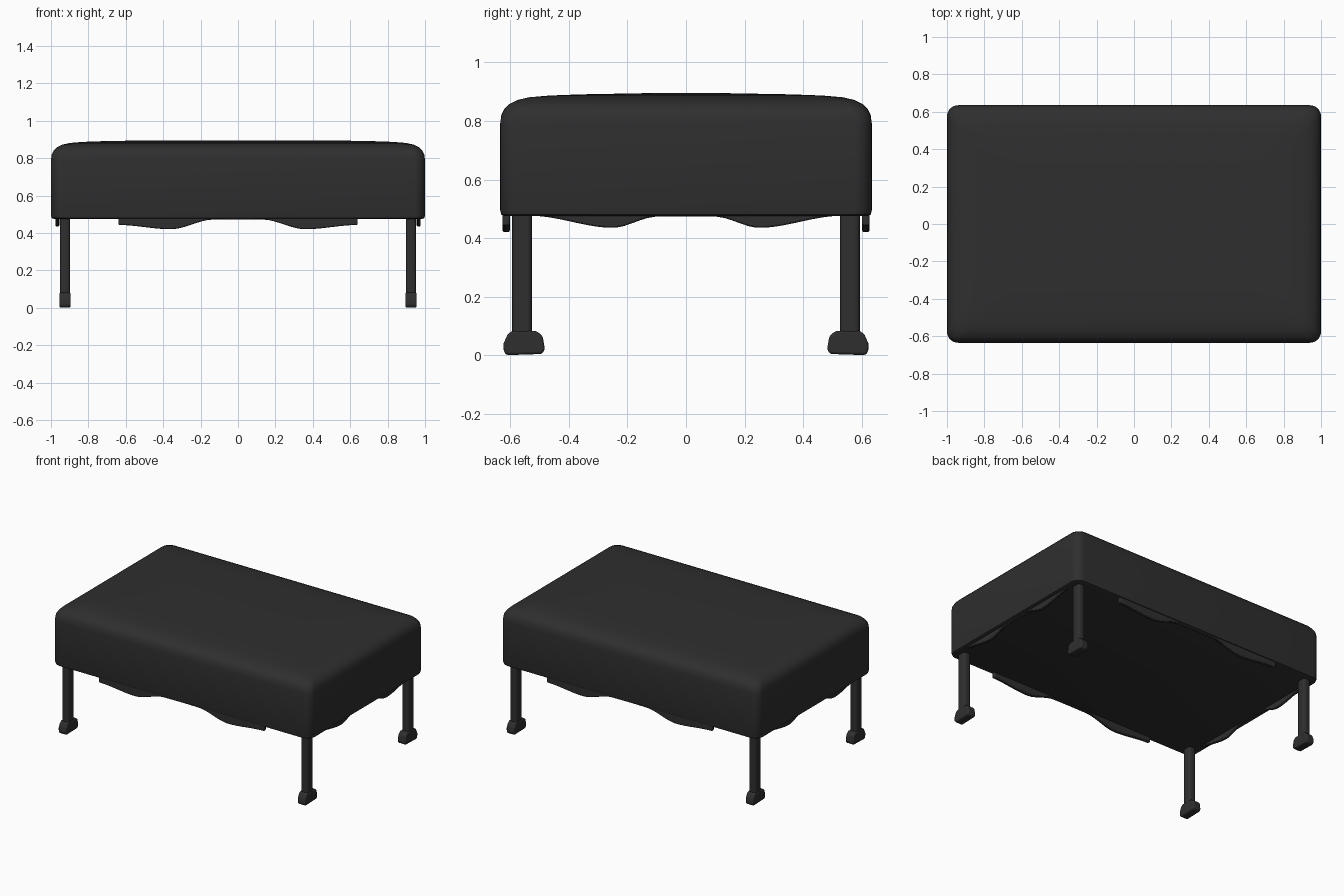
import bpy, bmesh, math
from mathutils import Vector

if "Cube" in bpy.data.objects:
    bpy.data.objects.remove(bpy.data.objects["Cube"])

mat = bpy.data.materials.new("black_leather")
mat.diffuse_color = (0.028, 0.028, 0.028, 1)
mat.use_nodes = True
mat.node_tree.nodes["Principled BSDF"].inputs["Base Color"].default_value = mat.diffuse_color


def finish(bm, name, bevel=0.0, segs=3):
    bmesh.ops.recalc_face_normals(bm, faces=bm.faces)
    me = bpy.data.meshes.new(name)
    bm.to_mesh(me)
    bm.free()
    ob = bpy.data.objects.new(name, me)
    bpy.context.collection.objects.link(ob)
    me.materials.append(mat)
    bpy.ops.object.select_all(action='DESELECT')
    ob.select_set(True)
    bpy.context.view_layer.objects.active = ob
    bpy.ops.object.shade_smooth_by_angle(angle=math.radians(40))
    if bevel:
        m = ob.modifiers.new("soft_edges", 'BEVEL')
        m.width, m.segments = bevel, segs
        m.limit_method = 'ANGLE'
        m.angle_limit = math.radians(35)
        bpy.ops.object.modifier_move_to_index(modifier=m.name, index=0)
    return ob


def rounded_rect(hx, hy, r, n=8):
    pts = []
    for k, (sx, sy) in enumerate([(1, 1), (-1, 1), (-1, -1), (1, -1)]):
        for i in range(n + 1):
            a = math.pi / 2 * (k + i / n)
            pts.append((sx * (hx - r) + r * math.cos(a), sy * (hy - r) + r * math.sin(a)))
    return pts


def loft(rings, name):
    bm = bmesh.new()
    loops = [[bm.verts.new(p) for p in ring] for ring in rings]
    for a, b in zip(loops, loops[1:]):
        for i in range(len(a)):
            j = (i + 1) % len(a)
            bm.faces.new((a[i], a[j], b[j], b[i]))
    bm.faces.new(loops[0])
    bm.faces.new(loops[-1])
    return finish(bm, name)


def slab(pts, offset, name, bevel, segs=3):
    # closed outline extruded along a straight offset
    bm = bmesh.new()
    f = bm.faces.new([bm.verts.new(p) for p in pts])
    ext = bmesh.ops.extrude_face_region(bm, geom=[f])
    bmesh.ops.translate(bm, vec=Vector(offset),
                        verts=[v for v in ext["geom"] if isinstance(v, bmesh.types.BMVert)])
    return finish(bm, name, bevel, segs)


# Cushion: (inset, height) profile around a rounded rectangle
profile = [(0.015, 0.475), (0.004, 0.48), (0, 0.495), (0, 0.79), (0.004, 0.82), (0.014, 0.84),
           (0.03, 0.857), (0.06, 0.872), (0.1, 0.881), (0.17, 0.887), (0.28, 0.891), (0.5, 0.895)]
loft([[(x, y, z) for x, y in rounded_rect(1 - d, 0.635 - d, 0.06)] for d, z in profile], "cushion")


# Scalloped valances hanging under each side
def smooth(points, u):
    for (a, za), (b, zb) in zip(points, points[1:]):
        if u <= b:
            t = (u - a) / (b - a)
            return za + (zb - za) * t * t * (3 - 2 * t)
    return points[-1][1]


def scallop(half, key, n=40):
    us = [half * (2 * i / n - 1) for i in range(n + 1)]
    return [(u, smooth(key, abs(u))) for u in us] + [(half, 0.49), (-half, 0.49)]


long_key = [(0, 0.473), (0.13, 0.472), (0.36, 0.42), (0.64, 0.443)]
short_key = [(0, 0.474), (0.1, 0.473), (0.25, 0.435), (0.53, 0.476)]
for s, side in ((-1, "front"), (1, "back")):
    slab([(u, s * 0.602, z) for u, z in scallop(0.64, long_key)],
         (0, s * 0.025, 0), side + "_valance", 0.006, 2)
for s, side in ((-1, "left"), (1, "right")):
    slab([(s * 0.955, u, z) for u, z in scallop(0.53, short_key)],
         (s * 0.022, 0, 0), side + "_valance", 0.006, 2)

# Legs and feet
foot = [(0.482, 0.02), (0.492, 0.004), (0.612, 0.0), (0.623, 0.012), (0.623, 0.04),
        (0.61, 0.07), (0.595, 0.083), (0.512, 0.083), (0.49, 0.066)]
for sx, lx in ((-1, "left"), (1, "right")):
    for sy, ly in ((-1, "front"), (1, "back")):
        ring = rounded_rect(0.027, 0.034, 0.017, 4)
        loft([[(sx * 0.925 + x, sy * 0.56 + y, z) for x, y in ring] for z in (0.06, 0.48)],
             ly + "_" + lx + "_leg")
        slab([(sx * 0.925 - 0.03, sy * y, z) for y, z in foot],
             (0.06, 0, 0), ly + "_" + lx + "_foot", 0.014)
